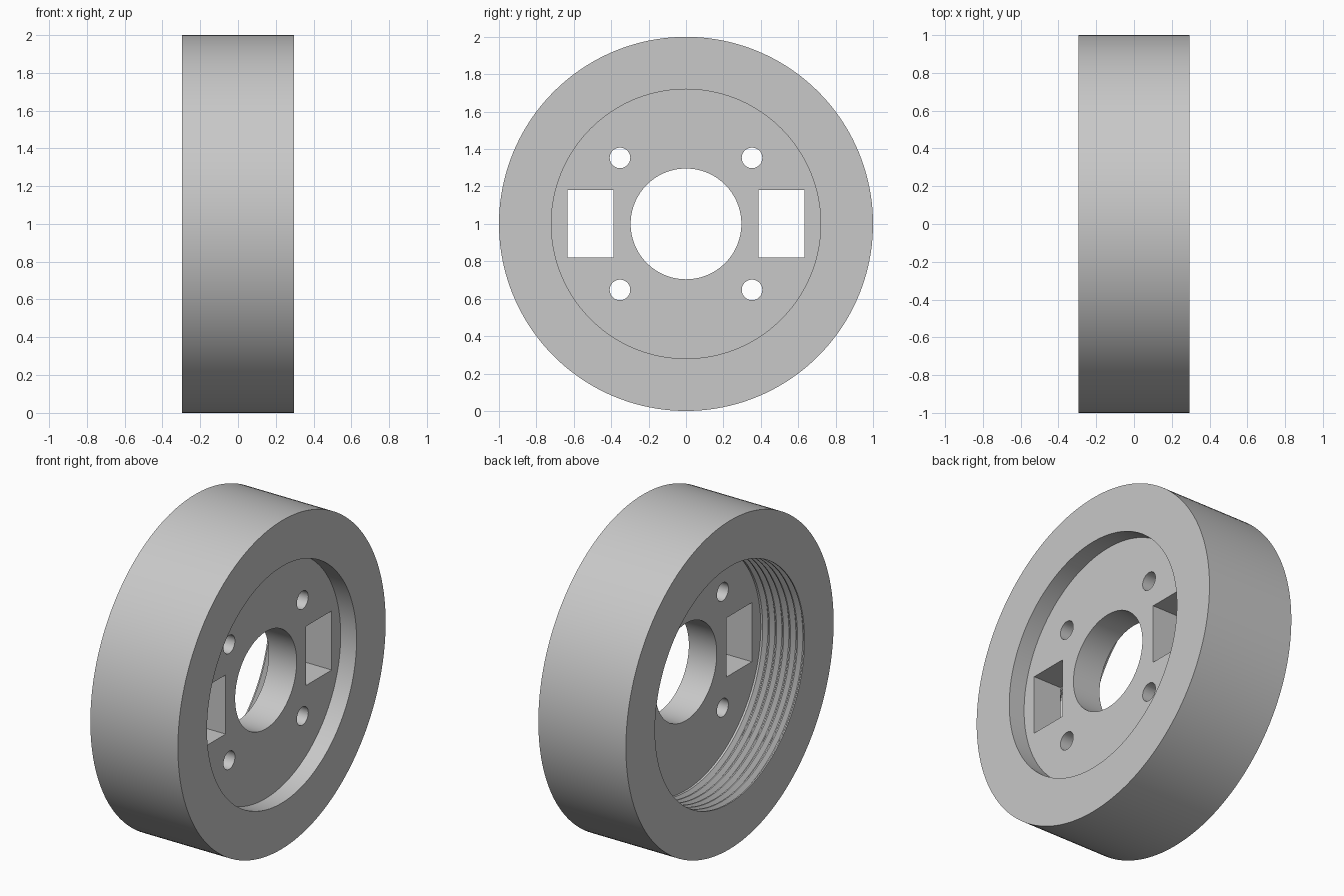
import bpy, bmesh, math
from mathutils import Matrix, Vector

if "Cube" in bpy.data.objects:
    bpy.data.objects.remove(bpy.data.objects["Cube"])

SEG = 160
HALF = 0.295          # half width of the wheel
WEB_IN, WEB_OUT = 0.0, 0.188   # faces of the central web
BORE, HUB = 0.72, 0.296        # recess and hub hole radii

grey = bpy.data.materials.new("grey")
grey.diffuse_color = (0.58, 0.58, 0.58, 1)
grey.use_nodes = True
grey.node_tree.nodes["Principled BSDF"].inputs["Base Color"].default_value = grey.diffuse_color


def finish(bm, name):
    bmesh.ops.recalc_face_normals(bm, faces=bm.faces)
    mesh = bpy.data.meshes.new(name)
    bm.to_mesh(mesh)
    bm.free()
    ob = bpy.data.objects.new(name, mesh)
    bpy.context.collection.objects.link(ob)
    mesh.materials.append(grey)
    return ob


def lathe(name, profile):
    """Revolve a closed (x, radius) outline about the wheel axis at z = 1."""
    bm = bmesh.new()
    rings = []
    for i in range(SEG):
        a = 2 * math.pi * i / SEG
        rings.append([bm.verts.new((x, r * math.sin(a), 1 + r * math.cos(a)))
                      for x, r in profile])
    n = len(profile)
    for i in range(SEG):
        p, q = rings[i], rings[(i + 1) % SEG]
        for j in range(n):
            k = (j + 1) % n
            bm.faces.new((p[j], p[k], q[k], q[j]))
    return finish(bm, name)


# Wheel outline: hub hole, shallow outer recess, rim, threaded inner recess
profile = [(WEB_IN, HUB), (WEB_OUT, HUB), (WEB_OUT, BORE), (HALF, BORE),
           (HALF, 1.0), (-HALF, 1.0), (-HALF, BORE)]
pitch = 0.047
for t in range(6):    # thread grooves
    x = -HALF + 0.008 + t * pitch
    profile += [(x, BORE), (x + 0.017, BORE + 0.026),
                (x + 0.022, BORE + 0.026), (x + 0.039, BORE)]
profile.append((WEB_IN, BORE))
wheel = lathe("wheel", profile)

# Cutters for the four bolt holes and two rectangular windows
bm = bmesh.new()
turn = Matrix.Rotation(math.pi / 2, 4, 'Y')
for sy in (-1, 1):
    for sz in (-1, 1):
        at = Matrix.Translation((0.1, 0.353 * sy, 1 + 0.353 * sz))
        bmesh.ops.create_cone(bm, cap_ends=True, segments=40, radius1=0.055,
                              radius2=0.055, depth=0.5, matrix=at @ turn)
    at = Matrix.Translation((0.1, 0.511 * sy, 1))
    bmesh.ops.create_cube(bm, size=1,
                          matrix=at @ Matrix.Diagonal((0.5, 0.245, 0.36, 1)))
cutter = finish(bm, "hole_cutter")

# Cut the holes, then remove the cutter
mod = wheel.modifiers.new("holes", 'BOOLEAN')
mod.operation = 'DIFFERENCE'
mod.solver = 'EXACT'
mod.object = cutter
bpy.context.view_layer.objects.active = wheel
wheel.select_set(True)
bpy.ops.object.modifier_apply(modifier=mod.name)
bpy.data.objects.remove(cutter)
bpy.ops.object.shade_smooth_by_angle(angle=math.radians(30))
